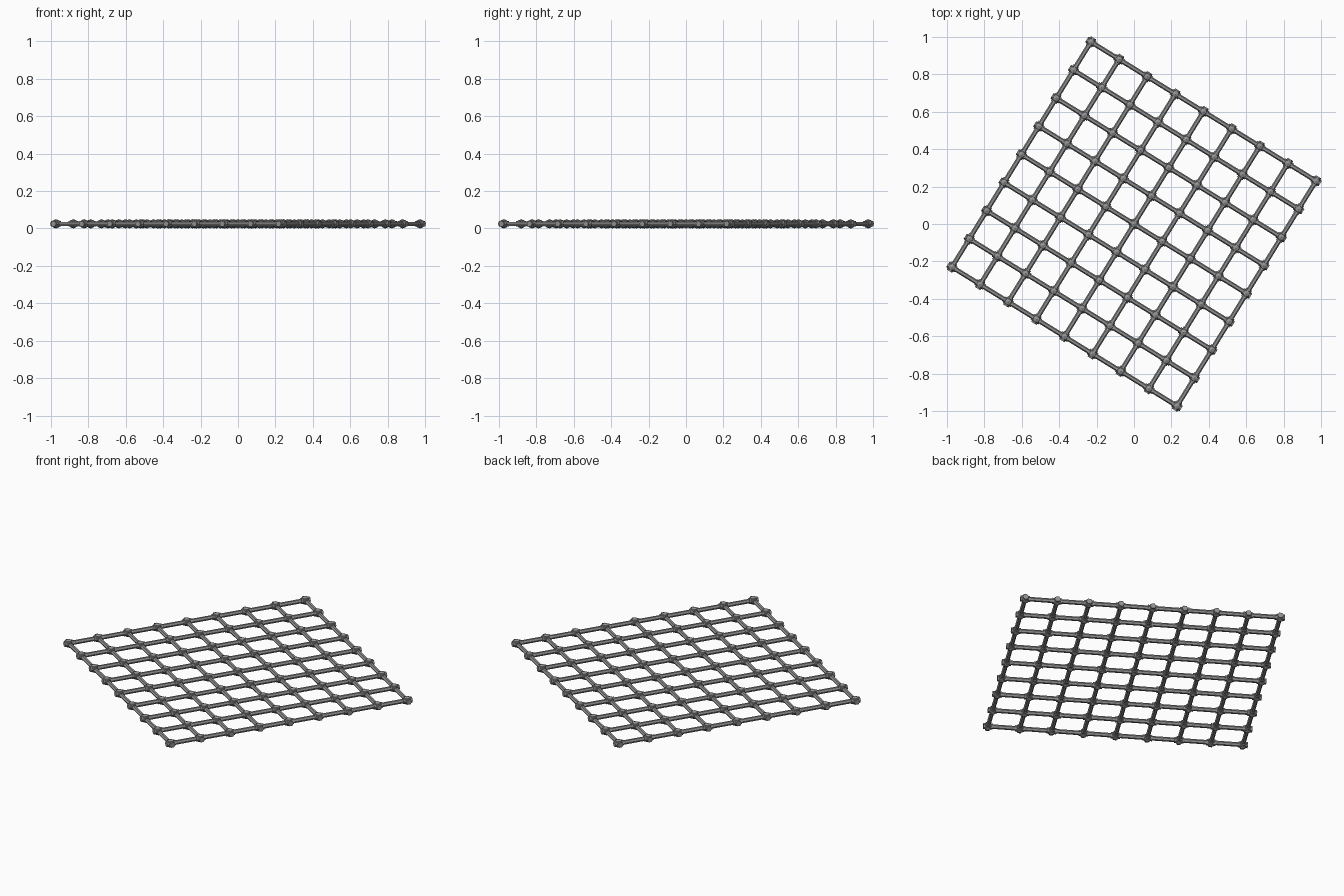
import bpy, bmesh, math
from mathutils import Matrix, Vector

cube = bpy.data.objects.get("Cube")
if cube:
    bpy.data.objects.remove(cube, do_unlink=True)

CELLS = 8
STEP = 0.1768
HEIGHT = 0.025
SPAN = CELLS * STEP
TURN = Matrix.Translation((0, 0, HEIGHT)) @ Matrix.Rotation(math.radians(-31.7), 4, "Z")
ALONG_X = Matrix.Rotation(math.pi / 2, 4, "Y")
ALONG = {"x": ALONG_X, "y": Matrix.Rotation(math.pi / 2, 4, "Z") @ ALONG_X}

steel = bpy.data.materials.new("grey steel")
steel.use_nodes = True
grey = (0.29, 0.29, 0.29, 1)
steel.diffuse_color = grey
steel.node_tree.nodes["Principled BSDF"].inputs["Base Color"].default_value = grey


def finish(bm, name):
    mesh = bpy.data.meshes.new(name)
    bm.to_mesh(mesh)
    bm.free()
    mesh.materials.append(steel)
    obj = bpy.data.objects.new(name, mesh)
    bpy.context.collection.objects.link(obj)
    obj.matrix_world = TURN


def add_tube(bm, centre, axis, radius, length):
    # Six sides, with a flat one on top
    bmesh.ops.create_cone(bm, cap_ends=True, segments=6, radius1=radius, radius2=radius,
                          depth=length, matrix=Matrix.Translation(centre) @ ALONG[axis])


offsets = [(i - CELLS / 2) * STEP for i in range(CELLS + 1)]

# Long rods in both directions
for axis, name in (("x", "cross_rods"), ("y", "long_rods")):
    bm = bmesh.new()
    for d in offsets:
        add_tube(bm, Vector((0, d, 0) if axis == "x" else (d, 0, 0)), axis, 0.0125, SPAN)
    finish(bm, name)

# Joints: a faceted ball with a short sleeve along each rod direction
bm = bmesh.new()
for x in offsets:
    for y in offsets:
        spot = Vector((x, y, 0))
        bmesh.ops.create_uvsphere(bm, u_segments=8, v_segments=4, radius=0.025,
                                  matrix=Matrix.Translation(spot))
        for axis in ALONG:
            add_tube(bm, spot, axis, 0.017, 0.052)
finish(bm, "joints")
